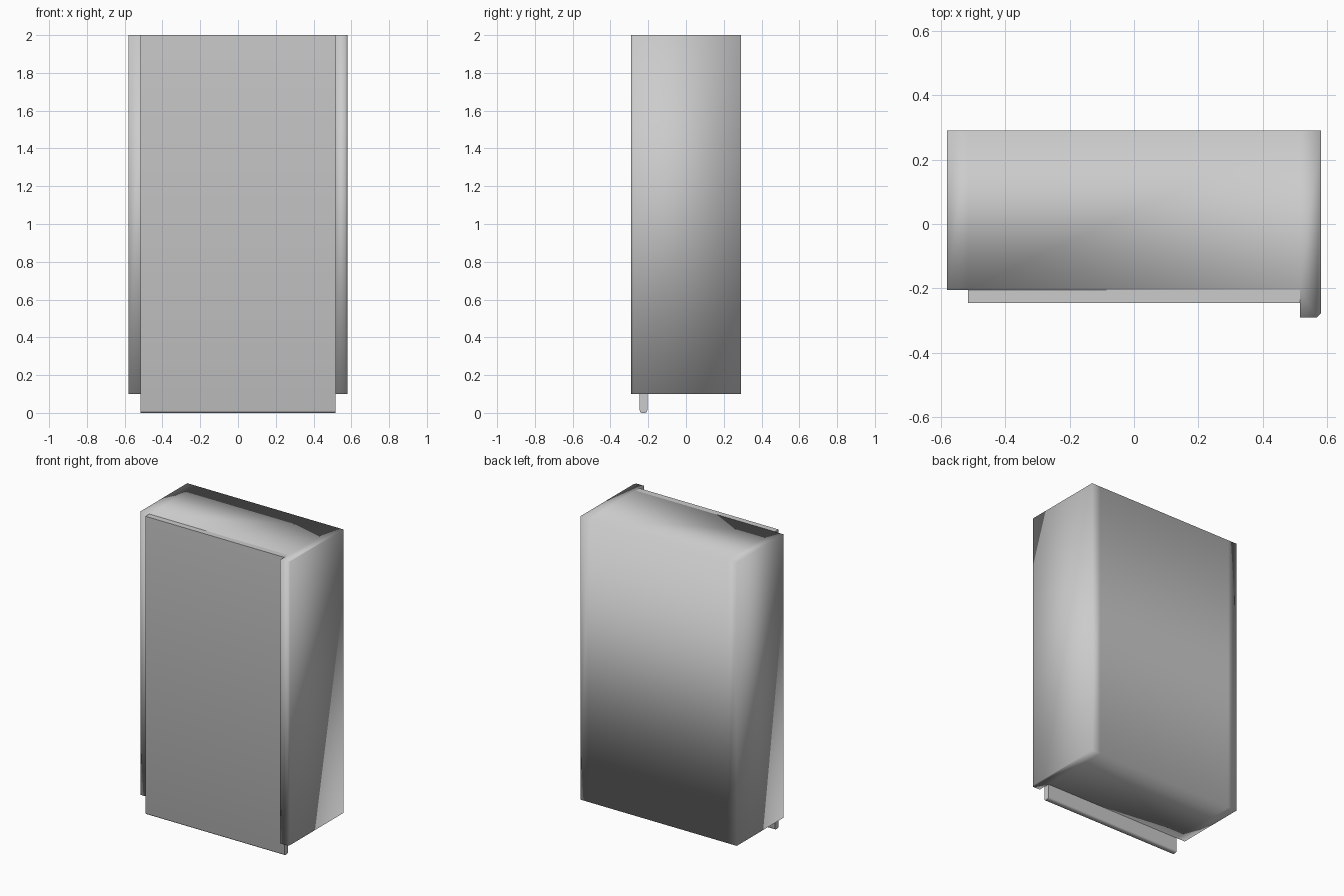
import bpy, bmesh

if "Cube" in bpy.data.objects:
    bpy.data.objects.remove(bpy.data.objects["Cube"], do_unlink=True)

grey = bpy.data.materials.new("plain grey")
grey.use_nodes = True
grey.diffuse_color = (0.6, 0.6, 0.6, 1)
grey.node_tree.nodes["Principled BSDF"].inputs["Base Color"].default_value = (0.6, 0.6, 0.6, 1)


def prism(name, cells, z0, z1):
    """Extrude neighbouring plan cells upward into one smooth closed solid."""
    bm = bmesh.new()
    for cell in cells:
        bm.faces.new([bm.verts.new((x, y, z0)) for x, y in cell])
    bmesh.ops.remove_doubles(bm, verts=bm.verts[:], dist=0.0001)
    out = bmesh.ops.extrude_face_region(bm, geom=bm.faces[:], use_keep_orig=True)
    top = [g for g in out["geom"] if isinstance(g, bmesh.types.BMVert)]
    bmesh.ops.translate(bm, verts=top, vec=(0, 0, z1 - z0))
    bmesh.ops.recalc_face_normals(bm, faces=bm.faces[:])
    for f in bm.faces:
        f.smooth = True
    mesh = bpy.data.meshes.new(name)
    bm.to_mesh(mesh)
    bm.free()
    mesh.materials.append(grey)
    obj = bpy.data.objects.new(name, mesh)
    bpy.context.collection.objects.link(obj)
    return obj


W, X, BACK, FRONT = 0.58, 0.515, 0.29, -0.205   # outer side, inner side, depth limits
LIP, CUT = -0.29, 0.012                         # side flange reach and corner cut

# Cabinet body: two side columns around a wide centre, the left one with a front flange
body = prism("cabinet_body", [
    [(-W, FRONT), (-X, FRONT), (-X, BACK), (-W, BACK)],
    [(-X, FRONT), (X, FRONT), (X, BACK), (-X, BACK)],
    [(X, FRONT), (X, LIP), (W - CUT, LIP), (W, LIP + CUT), (W, BACK), (X, BACK)],
], 0.1, 2.0)

# Front door, hanging below the body, with a softened lower edge
door = prism("front_door", [[(-X, -0.245), (X, -0.245), (X, FRONT), (-X, FRONT)]], 0.0, 2.0)
bm = bmesh.new()
bm.from_mesh(door.data)
low = [e for e in bm.edges if all(v.co.z < 0.01 for v in e.verts)
       and abs(e.verts[0].co.x - e.verts[1].co.x) > 0.5]
bmesh.ops.bevel(bm, geom=low, offset=0.012, segments=2, profile=0.5, affect='EDGES')
bm.to_mesh(door.data)
bm.free()

# Keep the door's flat faces crisp
bpy.ops.object.select_all(action='DESELECT')
door.select_set(True)
bpy.context.view_layer.objects.active = door
bpy.ops.object.shade_smooth_by_angle(angle=0.9)
